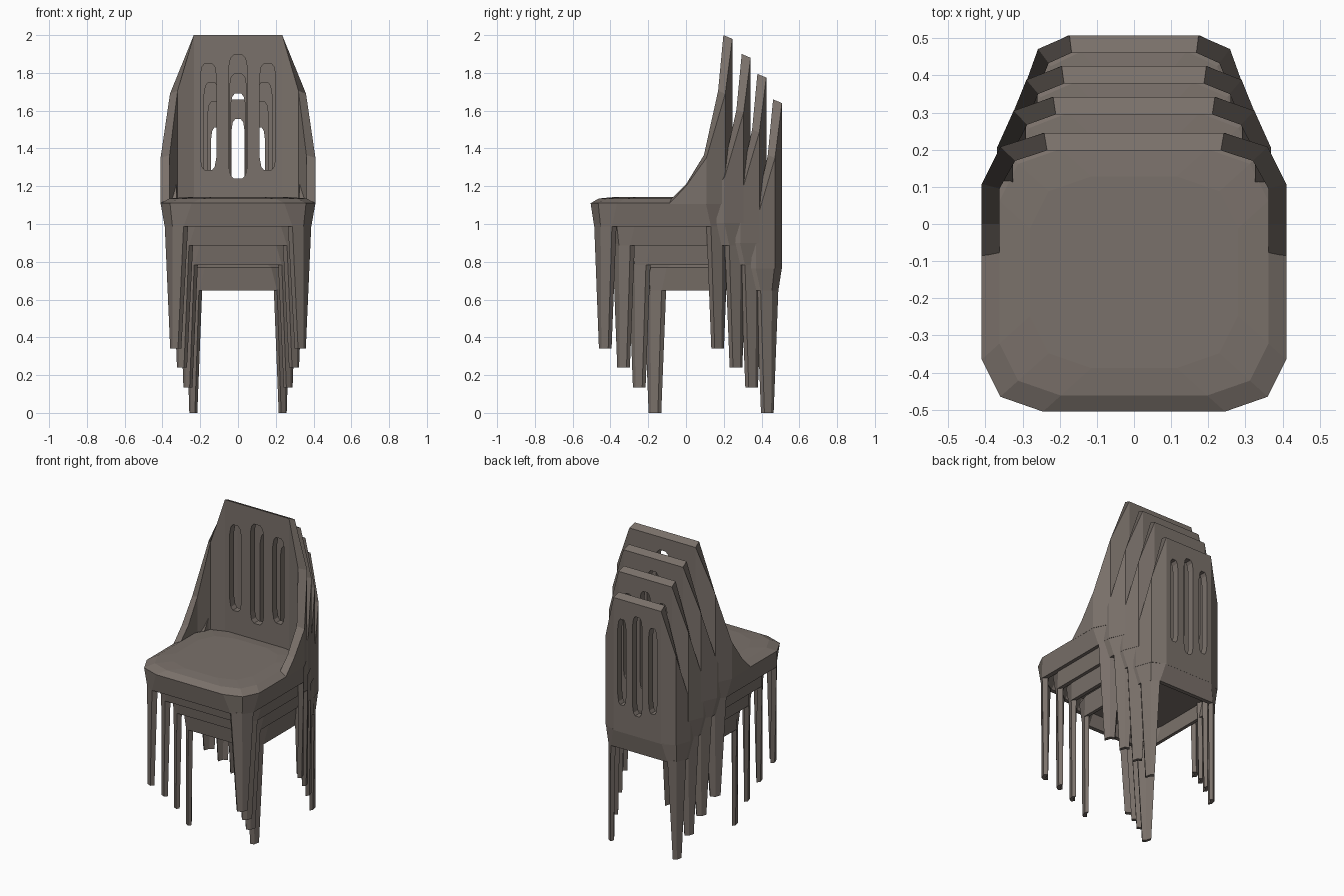
import bpy, bmesh

if "Cube" in bpy.data.objects:
    bpy.data.objects.remove(bpy.data.objects["Cube"])

CY = -0.13          # middle of the seat, front to back
mat = bpy.data.materials.new("warm grey plastic")
mat.diffuse_color = (0.195, 0.165, 0.145, 1)
mat.use_nodes = True
mat.node_tree.nodes["Principled BSDF"].inputs["Base Color"].default_value = mat.diffuse_color


def finish(bm, name):
    bmesh.ops.recalc_face_normals(bm, faces=bm.faces)
    me = bpy.data.meshes.new(name)
    bm.to_mesh(me)
    bm.free()
    me.materials.append(mat)
    return me


def ring(bm, corner, z):
    """Twelve-sided loop mirrored from one corner's three points."""
    c = list(corner)
    pts = [(x, y) for x, y in c] + [(-x, y) for x, y in c[::-1]]
    pts += [(-x, -y) for x, y in c] + [(x, -y) for x, y in c[::-1]]
    return [bm.verts.new((x, y + CY, z)) for x, y in pts]


def bridge(bm, a, b, closed=True):
    n = len(a)
    for i in range(n if closed else n - 1):
        j = (i + 1) % n
        bm.faces.new((a[i], a[j], b[j], b[i]))


def inset(corner, d):
    return [(x - d, y - d * 0.9) for x, y in corner]


RIM = [(0.41, 0.235), (0.36, 0.335), (0.245, 0.375)]
HEM = [(0.388, 0.262), (0.347, 0.322), (0.288, 0.356)]
FOOT = [(0.359, 0.282), (0.346, 0.318), (0.318, 0.331)]


# seat: crowned top, flared apron, hollow underneath
def make_seat():
    bm = bmesh.new()
    rings = [ring(bm, inset(RIM, 0.13), 1.142), ring(bm, inset(RIM, 0.048), 1.135),
             ring(bm, RIM, 1.11), ring(bm, HEM, 0.987),
             ring(bm, inset(HEM, 0.03), 0.987), ring(bm, inset(RIM, 0.04), 1.09)]
    for a, b in zip(rings, rings[1:]):
        bridge(bm, a, b)
    bm.faces.new(rings[0])
    bm.faces.new(rings[-1])
    return finish(bm, "seat")


# leg: bent corner plate that tapers to the floor
def make_leg(sx, sy):
    bm = bmesh.new()
    loops = []
    for pts, z, t in ((HEM, 0.995, 0.024), (FOOT, 0.34, 0.018)):
        path = pts + [(x - t, y - t) for x, y in pts[::-1]]
        loops.append([bm.verts.new((sx * x, sy * y + CY, z)) for x, y in path])
    bridge(bm, *loops)
    for lp in loops:
        bm.faces.new(lp)
    return finish(bm, "leg")


# backrest: wrap-round wall with a sloping top edge
def make_back():
    outer = [(0.41, -0.085, 1.112), (0.41, 0.0, 1.20), (0.41, 0.108, 1.35),
             (0.36, 0.208, 1.69), (0.242, 0.245, 1.98)]
    inner = [(0.362, -0.08, 1.132), (0.362, 0.0, 1.21), (0.362, 0.095, 1.365),
             (0.32, 0.17, 1.705), (0.234, 0.198, 2.0)]
    bm = bmesh.new()

    def strip(pts, low):
        full = pts + [(-x, y, z) for x, y, z in pts[::-1]]
        return ([bm.verts.new(p) for p in full],
                [bm.verts.new((x, y, low)) for x, y, z in full])
    ot, ob = strip(outer, 1.105)
    it, ib = strip(inner, 1.105)
    bridge(bm, ob, ot, False)
    bridge(bm, ot, it, False)
    bridge(bm, it, ib, False)
    bridge(bm, ib, ob, False)
    for i in (0, -1):
        bm.faces.new((ob[i], ot[i], it[i], ib[i]))
    return finish(bm, "backrest")


# slot cutters: three upright round-ended holes
def make_slots():
    bm = bmesh.new()
    for cx, hw, z0, z1 in ((-0.157, 0.042, 1.285, 1.85), (0, 0.049, 1.24, 1.895),
                           (0.157, 0.042, 1.285, 1.85)):
        half = [(hw, z0 + 0.065), (hw * 0.8, z0 + 0.018), (hw * 0.45, z0)]
        prof = half + [(-x, z) for x, z in half[::-1]]
        prof += [(x, z0 + z1 - z) for x, z in [(-x, z) for x, z in half]]
        prof += [(x, z0 + z1 - z) for x, z in half[::-1]]
        a = [bm.verts.new((cx + x, 0.1, z)) for x, z in prof]
        b = [bm.verts.new((cx + x, 0.35, z)) for x, z in prof]
        bridge(bm, a, b)
        bm.faces.new(a)
        bm.faces.new(b)
    return finish(bm, "slot_cutter")


def add(mesh, name):
    ob = bpy.data.objects.new(name, mesh)
    bpy.context.scene.collection.objects.link(ob)
    return ob


# cut the slots once, then share the finished mesh
back = add(make_back(), "back_blank")
cutter = add(make_slots(), "slot_cutter")
cutter.hide_render = True
mod = back.modifiers.new("slots", 'BOOLEAN')
mod.operation = 'DIFFERENCE'
mod.solver = 'EXACT'
mod.object = cutter
bpy.context.view_layer.update()
dg = bpy.context.evaluated_depsgraph_get()
back_mesh = bpy.data.meshes.new_from_object(back.evaluated_get(dg))
bpy.data.objects.remove(back)
bpy.data.objects.remove(cutter)

parts = {"seat": make_seat(), "backrest": back_mesh}
for sx, side in ((-1, "left"), (1, "right")):
    for sy, end in ((-1, "front"), (1, "back")):
        parts[f"{end}_leg_{side}"] = make_leg(sx, sy)

# stack of four chairs, each lower one narrower and set further back
for n, (w, dy, dz) in enumerate(((1, 0, 0), (0.9, 0.097, -0.1),
                                 (0.805, 0.18, -0.205), (0.718, 0.263, -0.34))):
    for name, mesh in parts.items():
        ob = add(mesh, f"chair_{n + 1}_{name}")
        ob.scale.x = w
        ob.location = (0, dy, dz)
